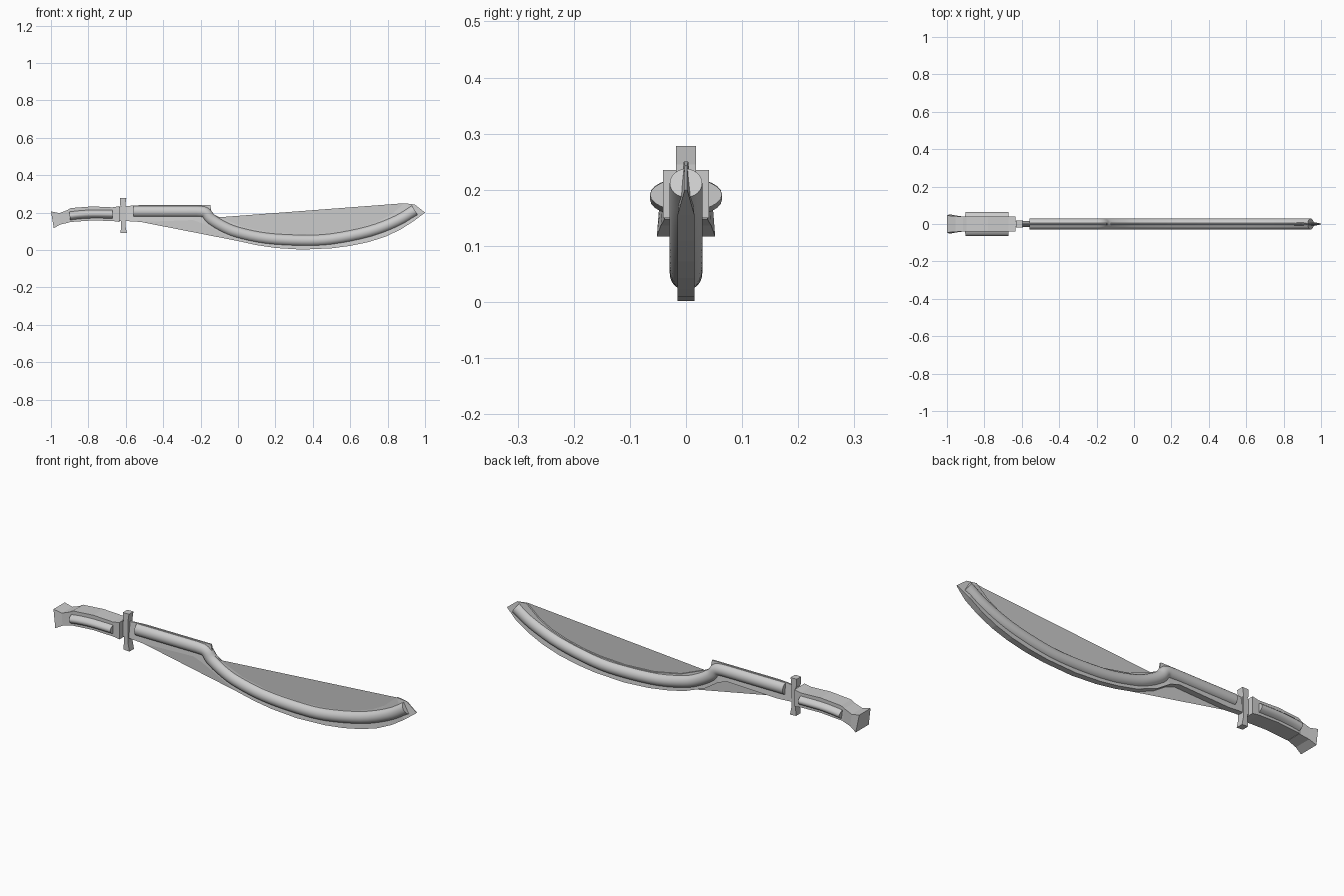
import bpy, bmesh, math
from mathutils import Vector

if "Cube" in bpy.data.objects:
    bpy.data.objects.remove(bpy.data.objects["Cube"])


def finish(name, bm, smooth=False, closed=True):
    if closed:
        bmesh.ops.recalc_face_normals(bm, faces=bm.faces)
    me = bpy.data.meshes.new(name)
    bm.to_mesh(me)
    bm.free()
    ob = bpy.data.objects.new(name, me)
    bpy.context.collection.objects.link(ob)
    if smooth:
        bpy.ops.object.select_all(action='DESELECT')
        bpy.context.view_layer.objects.active = ob
        ob.select_set(True)
        bpy.ops.object.shade_smooth_by_angle(angle=math.radians(40))
    return ob


def loft(name, rings, smooth=False):
    """Skin equal-length closed rings and cap both ends."""
    bm = bmesh.new()
    vs = [[bm.verts.new(p) for p in r] for r in rings]
    n = len(vs[0])
    for a, b in zip(vs, vs[1:]):
        for i in range(n):
            j = (i + 1) % n
            bm.faces.new((a[i], a[j], b[j], b[i]))
    bm.faces.new(vs[0])
    bm.faces.new(vs[-1])
    return finish(name, bm, smooth)


def strip(name, stations):
    """Bar from stations: lower x, z, half width, upper x, z, half width."""
    return loft(name, [[(a, -h, b), (c, -k, d), (c, k, d), (a, h, b)]
                       for a, b, h, c, d, k in stations])


def spline(pts, steps=4):
    p = [Vector(q) for q in pts]
    p = [2 * p[0] - p[1]] + p + [2 * p[-1] - p[-2]]
    out = []
    for a, b, c, d in zip(p, p[1:], p[2:], p[3:]):
        for s in range(steps):
            t = s / steps
            out.append(0.5 * (2 * b + (c - a) * t + (2 * a - 5 * b + 4 * c - d) * t * t
                              + (3 * b - a - 3 * c + d) * t ** 3))
    return out + [p[-2]]


def tube(name, path, ry, rz, sides=24):
    rings = []
    for i, p in enumerate(path):
        t = (path[min(i + 1, len(path) - 1)] - path[max(i - 1, 0)]).normalized()
        ring = []
        for k in range(sides):
            a = 2 * math.pi * k / sides
            ring.append((p.x - t.y * rz * math.sin(a), ry * math.cos(a),
                         p.y + t.x * rz * math.sin(a)))
        rings.append(ring)
    return loft(name, rings, True)


def sheet(name, pts):
    bm = bmesh.new()
    bm.faces.new([bm.verts.new(p) for p in pts])
    bmesh.ops.triangulate(bm, faces=bm.faces)
    return finish(name, bm, closed=False)


# Blade: thick outer edge, thin inner edge
T, S = 0.015, 0.004
outer = [(-0.60, 0.155), (-0.52, 0.15), (-0.24, 0.16), (-0.19, 0.142), (-0.12, 0.095),
         (0, 0.048), (0.1, 0.026), (0.2, 0.011), (0.34, 0.002), (0.5, 0.009), (0.6, 0.022),
         (0.7, 0.043), (0.79, 0.072), (0.87, 0.11), (0.94, 0.155), (1.0, 0.2)]
inner = [(-0.60, 0.235), (-0.52, 0.24), (-0.24, 0.24), (-0.148, 0.24), (-0.14, 0.195),
         (-0.1, 0.175), (0.03, 0.122), (0.18, 0.092), (0.34, 0.083), (0.48, 0.09),
         (0.57, 0.102), (0.67, 0.125), (0.75, 0.152), (0.82, 0.19), (0.89, 0.25),
         (0.945, 0.243)]
stations = []
for i, (o, n) in enumerate(zip(outer, inner)):
    h = 0.002 if i == len(outer) - 1 else T
    stations.append((*o, h, *n, min(S, h)))
strip("blade", stations)

# Flat webs bridging the inner curve and the bend
sheet("upper_web", [(x, -S, z) for x, z in inner[5:15]])
sheet("lower_web", [(x, -T, z) for x, z in outer[1:6]])

# Round spine following the blade
path = [Vector((-0.56, 0.206)), Vector((-0.4, 0.206))] + spline(
    [(-0.22, 0.206), (-0.175, 0.2), (-0.145, 0.165), (-0.08, 0.125), (0, 0.093),
     (0.15, 0.062), (0.34, 0.051), (0.5, 0.058), (0.7, 0.098), (0.85, 0.155), (0.945, 0.212)])
tube("blade_spine", path, 0.029, 0.03)

# Guard
strip("guard", [(-0.631, 0.278, 0.018, -0.597, 0.278, 0.018),
                (-0.631, 0.245, 0.018, -0.602, 0.245, 0.018),
                (-0.625, 0.23, 0.018, -0.602, 0.23, 0.018),
                (-0.625, 0.13, 0.018, -0.602, 0.13, 0.018),
                (-0.628, 0.092, 0.018, -0.594, 0.09, 0.018)])

# Handle block and flared pommel
strip("handle", [(-0.93, 0.148, 0.036, -0.935, 0.2, 0.036),
                 (-0.89, 0.15, 0.041, -0.895, 0.224, 0.041),
                 (-0.78, 0.158, 0.041, -0.78, 0.233, 0.041),
                 (-0.67, 0.155, 0.041, -0.67, 0.228, 0.041),
                 (-0.634, 0.15, 0.041, -0.634, 0.235, 0.041)])
strip("handle_neck", [(-0.64, 0.155, 0.015, -0.64, 0.23, 0.015),
                      (-0.60, 0.155, 0.012, -0.60, 0.235, 0.012)])
strip("pommel", [(-0.985, 0.117, 0.052, -1.0, 0.206, 0.045),
                 (-0.95, 0.136, 0.045, -0.955, 0.197, 0.042),
                 (-0.90, 0.148, 0.038, -0.895, 0.22, 0.038)])

# Rounded grip bulging through both sides of the handle
tube("grip", spline([(-0.9, 0.182), (-0.85, 0.188), (-0.78, 0.192), (-0.67, 0.191)]),
     0.064, 0.029)
